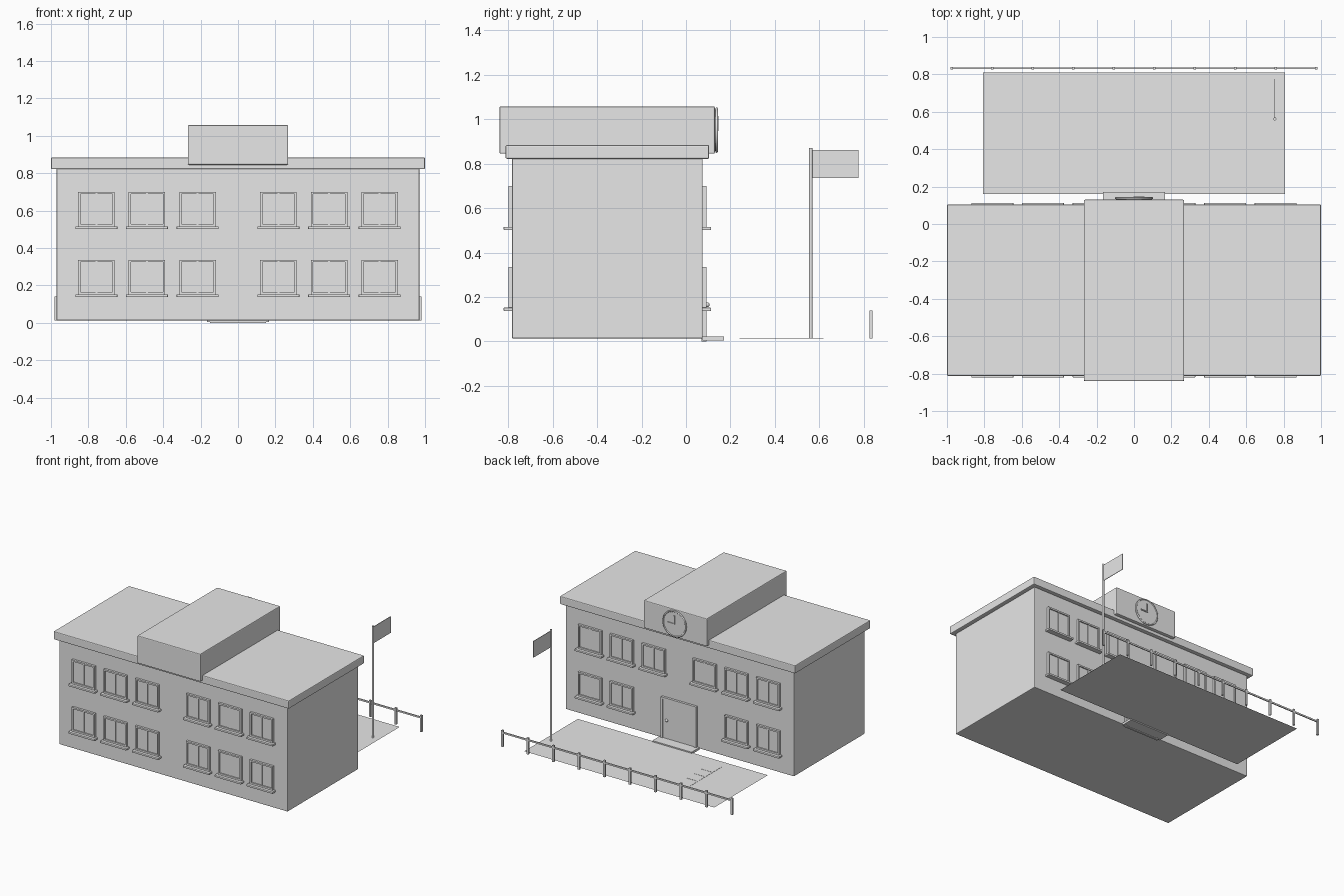
import bpy, math

cube = bpy.data.objects.get("Cube")
if cube:
    bpy.data.objects.remove(cube, do_unlink=True)

grey = bpy.data.materials.new("light_grey")
grey.use_nodes = True
COLOUR = (0.8, 0.8, 0.8, 1)
grey.diffuse_color = COLOUR
grey.node_tree.nodes["Principled BSDF"].inputs["Base Color"].default_value = COLOUR


def finish(name, bevel=0):
    ob = bpy.context.object
    ob.name = name
    ob.data.materials.append(grey)
    if bevel:
        mod = ob.modifiers.new("soft_edges", 'BEVEL')
        mod.width = bevel
        mod.segments = 2
    return ob


def box(name, x, y, z, bevel=0):
    """Box between the (low, high) pairs on each axis."""
    spans = (x, y, z)
    bpy.ops.mesh.primitive_cube_add(size=1, location=[(a + b) / 2 for a, b in spans])
    bpy.context.object.scale = [b - a for a, b in spans]
    bpy.ops.object.transform_apply(location=False, rotation=False, scale=True)
    return finish(name, bevel)


def cylinder(name, radius, depth, location, rotation=(0, 0, 0), sides=24):
    bpy.ops.mesh.primitive_cylinder_add(vertices=sides, radius=radius, depth=depth,
                                        location=location, rotation=rotation)
    ob = finish(name)
    bpy.ops.object.shade_smooth_by_angle()
    return ob


FRONT, BACK, FLOOR = -0.783, 0.075, 0.013

# Building mass
box("walls", (-0.97, 0.97), (FRONT, BACK), (FLOOR, 0.824), 0.005)
box("roof_slab", (-1, 1), (-0.812, 0.104), (0.822, 0.884), 0.006)
box("roof_block", (-0.268, 0.268), (-0.84, 0.13), (0.845, 1.058), 0.006)


def window(name, cx, z, wall, out):
    """Framed window standing on its sill; out is the wall's outward y direction."""
    def part(label, x, depth, height, bevel=0):
        y = sorted((wall - out * 0.005, wall + out * depth))
        box(name + label, (cx + x[0], cx + x[1]), y, (z + height[0], z + height[1]), bevel)
    half, bar, top = 0.098, 0.012, 0.193
    part("_glass", (-half + bar, half - bar), 0.008, (0.01, top - bar))
    for side in (-1, 1):
        part("_jamb", sorted((side * half, side * (half - bar))), 0.017, (0, top))
    part("_head", (-half + bar, half - bar), 0.017, (top - bar, top))
    part("_foot", (-half + bar, half - bar), 0.017, (0, 0.022))
    part("_mullion", (-0.005, 0.005), 0.013, (0.022, top - bar))
    part("_sill", (-0.112, 0.112), 0.038, (-0.006, 0.009), 0.003)


# Window rows, leaving room for the door at the back
for wall, out, side in ((FRONT, -1, "front"), (BACK, 1, "back")):
    for z, level in ((0.143, "lower"), (0.507, "upper")):
        for cx in (-0.757, -0.487, -0.216, 0.216, 0.487, 0.757):
            if side == "back" and level == "lower" and abs(cx) < 0.3:
                continue
            window(f"{side}_{level}_window", cx, z, wall, out)

# Door
for sign in (-1, 1):
    box("door_jamb", sorted((sign * 0.15, sign * 0.135)), (BACK - 0.005, 0.093), (0, 0.335))
box("door_head", (-0.135, 0.135), (BACK - 0.005, 0.093), (0.32, 0.335))
box("door_panel", (-0.135, 0.135), (BACK - 0.005, 0.086), (0, 0.32))
bpy.ops.mesh.primitive_uv_sphere_add(segments=12, ring_count=8, radius=0.011,
                                     location=(0.1, 0.095, 0.165))
finish("door_knob")
bpy.ops.object.shade_smooth()
box("door_step", (-0.167, 0.167), (BACK, 0.17), (0.005, 0.022))

# Clock
turn = (math.pi / 2, 0, 0)
cylinder("clock_face", 0.094, 0.02, (0, 0.13, 0.951), turn, 48)
bpy.ops.mesh.primitive_torus_add(major_segments=48, minor_segments=8, major_radius=0.096,
                                 minor_radius=0.006, location=(0, 0.138, 0.951), rotation=turn)
finish("clock_rim")
bpy.ops.object.shade_smooth()
box("minute_hand", (-0.004, 0.004), (0.138, 0.147), (0.947, 1.015))
box("hour_hand", (-0.004, 0.055), (0.138, 0.147), (0.947, 0.955))

# Yard and its painted markings
bpy.ops.mesh.primitive_plane_add(size=1, location=(0, 0.485, FLOOR))
bpy.context.object.scale = (1.615, 0.65, 1)
finish("yard")
box("yard_line", (-0.468, -0.46), (0.24, 0.62), (FLOOR, 0.0145))
for y in (0.34, 0.43, 0.52):
    box("yard_tick", (-0.46, -0.37), (y - 0.004, y + 0.004), (FLOOR, 0.0145))

# Flagpole and flag
cylinder("flagpole", 0.008, 0.857, (0.753, 0.562, 0.4415), sides=16)
box("flag", (0.751, 0.755), (0.565, 0.776), (0.735, 0.861))

# Fence
posts = 10
for i in range(posts):
    x = -0.975 + 1.95 * i / (posts - 1)
    box("fence_post", (x - 0.007, x + 0.007), (0.826, 0.84), (FLOOR, 0.14))
box("fence_rail", (-0.975, 0.975), (0.829, 0.837), (0.115, 0.127))
